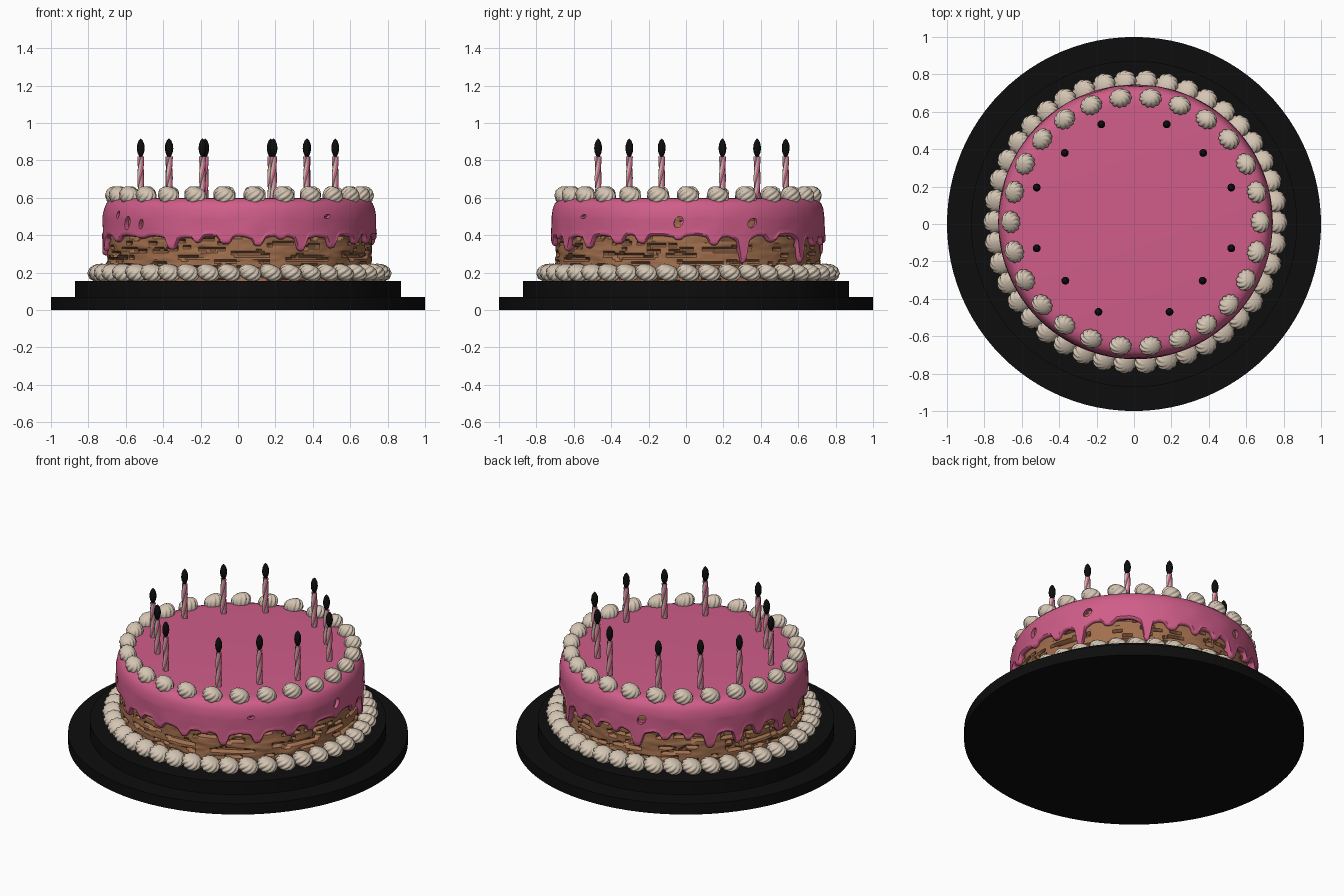
import bpy, bmesh, math, random
from mathutils import Vector, noise

random.seed(4)
if "Cube" in bpy.data.objects:
    bpy.data.objects.remove(bpy.data.objects["Cube"])

CX, CY = 0.008, 0.011          # cake centre on the board
TAU = 2 * math.pi


def material(name, rgb):
    m = bpy.data.materials.new(name)
    m.use_nodes = True
    m.diffuse_color = (*rgb, 1)
    m.node_tree.nodes["Principled BSDF"].inputs["Base Color"].default_value = (*rgb, 1)
    return m


black = material("black", (0.004, 0.004, 0.004))
pink = material("pink icing", (0.63, 0.11, 0.25))
cream = material("cream", (0.66, 0.56, 0.45))
brown = material("sponge brown", (0.36, 0.16, 0.075))


def lathe(name, profile, segs, mats, rule=None):
    """Mesh revolved around z; profile(angle) gives (r, z, twist) rows from bottom to top."""
    bm = bmesh.new()
    cols = []
    for i in range(segs):
        a = TAU * i / segs
        cols.append([bm.verts.new((r * math.cos(a + t), r * math.sin(a + t), z))
                     for r, z, t in profile(a)])
    for i in range(segs):
        left, right = cols[i], cols[(i + 1) % segs]
        for j in range(len(left) - 1):
            f = bm.faces.new((left[j], right[j], right[j + 1], left[j + 1]))
            f.material_index = rule(i) if rule else 0
    bmesh.ops.remove_doubles(bm, verts=bm.verts, dist=1e-5)
    bmesh.ops.recalc_face_normals(bm, faces=bm.faces)
    mesh = bpy.data.meshes.new(name)
    bm.to_mesh(mesh)
    bm.free()
    for m in mats:
        mesh.materials.append(m)
    return mesh


def place(name, mesh, loc=(0, 0, 0), rot=(0, 0, 0), smooth=40):
    ob = bpy.data.objects.new(name, mesh)
    bpy.context.collection.objects.link(ob)
    ob.location, ob.rotation_euler = loc, rot
    if smooth:
        mesh.shade_smooth()
        bpy.ops.object.select_all(action='DESELECT')
        ob.select_set(True)
        bpy.context.view_layer.objects.active = ob
        bpy.ops.object.shade_smooth_by_angle(angle=math.radians(smooth))
    return ob


# Two-step board
def disc(r, z0, z1):
    return lambda a: [(0, z0, 0), (r, z0, 0), (r, z1, 0), (0, z1, 0)]


place("board_base", lathe("board_base", disc(1.0, 0, 0.07), 96, [black]))
place("board_step", lathe("board_step", disc(0.872, 0.07, 0.155), 96, [black]))


# Sponge with flaky horizontal crevices
def sponge(a):
    rows = [(0, 0.15, 0)]
    for k in range(38):
        z = 0.15 + 0.011 * k
        n = noise.noise(Vector((5 * math.cos(a), 5 * math.sin(a), z * 42)))
        fine = noise.noise(Vector((14 * math.cos(a), 14 * math.sin(a), z * 60)))
        crack = 0.022 if n + 0.4 * fine < -0.27 else 0
        rows.append((0.708 + 0.008 * n + 0.003 * fine - crack, z, 0))
    return rows + [(0, 0.56, 0)]


place("sponge", lathe("sponge", sponge, 300, [brown]), (CX, CY, 0), smooth=35)

# Icing with a dripping lower edge: (angle in degrees, depth, half width)
drips = [(-154, .03, 3), (-136, .01, 3), (-120, .075, 2.6), (-108, .03, 2), (-96, .055, 3),
         (-82, .045, 2.4), (-72, .02, 2), (-63, .08, 2.4), (-47, .07, 2.6), (-31, .05, 3),
         (-20, .05, 2.6), (-4, .02, 2), (11, .05, 2.5), (24, .14, 2), (38, .04, 3),
         (56, .14, 2), (68, .05, 3)]
angle = 80
while angle < 198:
    drips.append((angle, random.uniform(.03, .11), random.uniform(2, 3)))
    angle += random.uniform(9, 15)


def edge_height(a):
    deg = math.degrees(a)
    z = 0.398 + 0.022 * noise.noise(Vector((4 * math.cos(a), 4 * math.sin(a), 3)))
    drop = 0
    for centre, depth, width in drips:
        d = abs((deg - centre + 180) % 360 - 180) / width
        shape = 0.75 * math.exp(-d ** 4) + 0.25 * math.exp(-(d / 2.2) ** 2)
        drop = max(drop, depth * shape)
    return z - drop


def icing(a):
    e = edge_height(a)
    rows = [(0, 0.55, 0), (0.69, 0.55, 0), (0.69, e + 0.012, 0), (0.715, e, 0),
            (0.728, e + 0.004, 0), (0.734, e + 0.014, 0)]
    for k in range(1, 9):
        z = e + 0.014 + (0.5 - e - 0.014) * k / 8
        n = noise.noise(Vector((6 * math.cos(a), 6 * math.sin(a), z * 9)))
        rows.append((0.731 + 0.004 * n, z, 0))
    return rows + [(0.724, 0.54, 0), (0.713, 0.568, 0), (0.695, 0.586, 0),
                   (0.665, 0.597, 0), (0.62, 0.6, 0), (0, 0.6, 0)]


icing_ob = place("icing", lathe("icing", icing, 600, [pink]), (CX, CY, 0), smooth=50)

# Small openings through the icing: (angle, height, half width, half height)
bm = bmesh.new()
for deg, z, w, h in [(-145, .465, .024, .036), (-136, .46, .016, .026), (-153, .51, .014, .02),
                     (-4, .47, .024, .03), (28, .465, .026, .026), (-50, .5, .02, .012),
                     (105, .47, .026, .03), (150, .46, .022, .028)]:
    ring = bmesh.ops.create_cone(bm, cap_ends=True, segments=20, radius1=1, radius2=1, depth=1)
    a = math.radians(deg)
    out, side = Vector((math.cos(a), math.sin(a), 0)), Vector((-math.sin(a), math.cos(a), 0))
    for v in ring["verts"]:
        x, y, d = v.co
        v.co = out * (0.76 + 0.11 * d) + side * (x * w + y * 0.3 * w) + Vector((0, 0, z + y * h))
bmesh.ops.recalc_face_normals(bm, faces=bm.faces)
cut_mesh = bpy.data.meshes.new("icing_cutter")
bm.to_mesh(cut_mesh)
bm.free()
cut_mesh.materials.append(pink)
cutter = place("icing_cutter", cut_mesh, (CX, CY, 0), smooth=0)
cutter.hide_render = True
cutter.display_type = 'WIRE'
cutter.hide_set(True)
cut = icing_ob.modifiers.new("openings", 'BOOLEAN')
cut.operation, cut.object, cut.solver = 'DIFFERENCE', cutter, 'EXACT'


# Piped swirls with twisted ridges
def swirl(a):
    rows = []
    for k in range(13):
        t = k / 12
        ridge = 1 - 0.16 * (1 - abs(math.sin(5 * a))) * math.sin(math.pi * t)
        r = math.sin(math.pi * t) ** 0.8 * ridge if 0 < k < 12 else 0
        rows.append((r, -math.cos(math.pi * t), 1.5 * t))
    return rows


swirl_mesh = lathe("swirl", swirl, 60, [cream])


def swirl_ring(name, count, radius, z, size, tilt):
    for i in range(count):
        a = TAU * i / count
        ob = place(f"{name}_{i + 1}", swirl_mesh,
                   (CX + radius * math.cos(a), CY + radius * math.sin(a), z),
                   (*tilt, a), smooth=0)
        ob.scale = size


swirl_mesh.shade_smooth()
swirl_ring("top_swirl", 26, 0.667, 0.612, (0.052, 0.062, 0.045), (-0.4, 0.2))
swirl_ring("bottom_swirl", 42, 0.752, 0.2, (0.062, 0.064, 0.042), (-0.35, 0.2))


# Twisted striped candles with dark flames
def candle(a):
    r = 0.0165 + 0.002 * math.cos(4 * a)
    return [(0, 0, 0)] + [(r, 0.0225 * k, 0.32 * k) for k in range(11)] + [(0, 0.225, 3.2)]


def flame(a):
    return [(r, z, 0) for r, z in [(0, 0), (0.009, 0.003), (0.018, 0.025), (0.021, 0.045),
                                   (0.019, 0.067), (0.011, 0.088), (0, 0.1)]]


candle_mesh = lathe("candle", candle, 24, [cream, pink], lambda i: (i // 3) % 2)
flame_mesh = lathe("flame", flame, 16, [black])
spots = [(.175, .533), (.37, .38), (.52, .195), (.52, -.13), (.367, -.303), (.19, -.47)]
for sign, label in ((1, "left"), (-1, "right")):
    for i, (x, y) in enumerate(spots):
        place(f"candle_{label}_{i + 1}", candle_mesh, (sign * x, y, 0.595), smooth=30)
        place(f"flame_{label}_{i + 1}", flame_mesh, (sign * x, y, 0.818), smooth=60)
